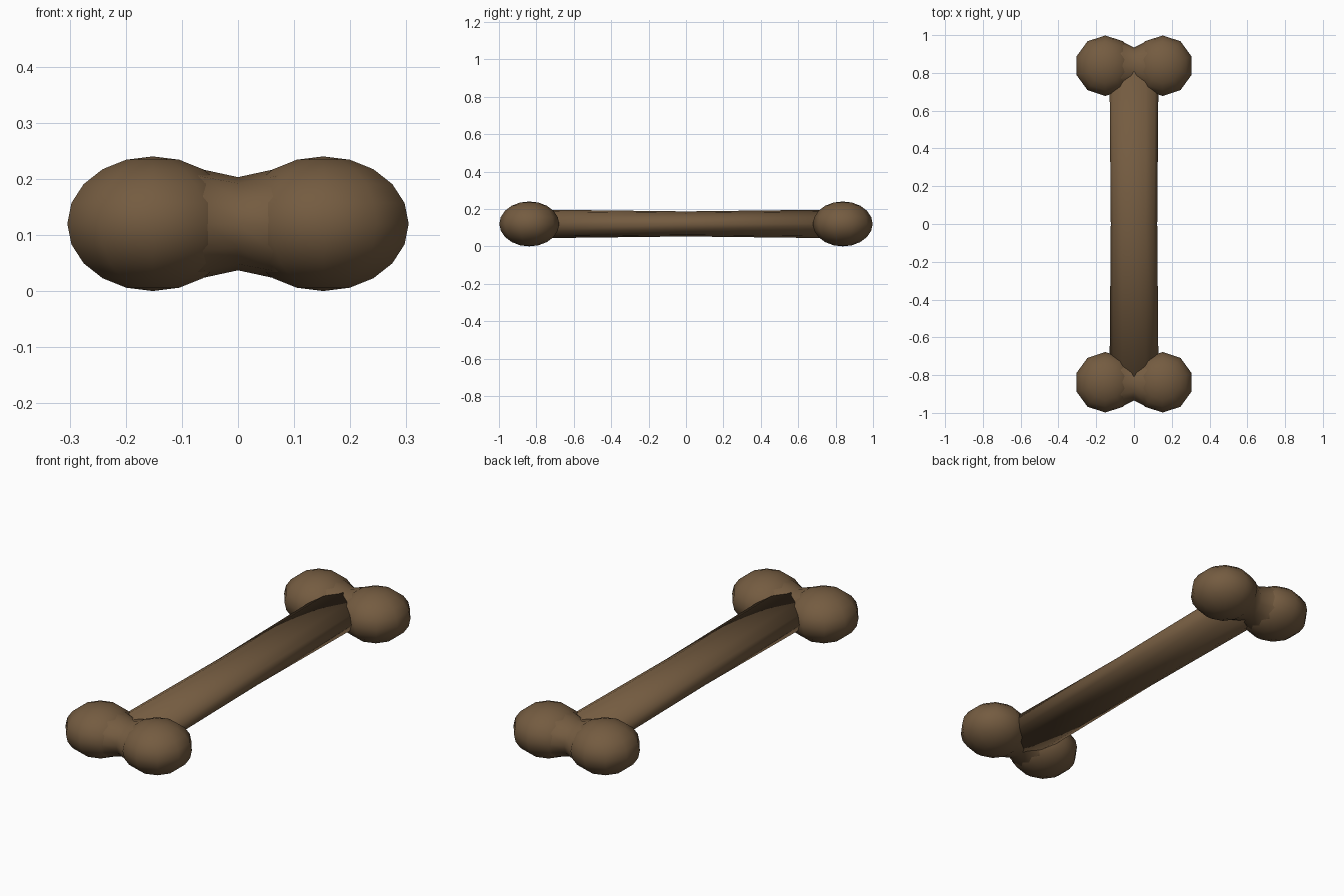
import bpy, bmesh
from math import sin, cos, pi
from mathutils import Vector

cube = bpy.data.objects.get("Cube")
if cube:
    bpy.data.objects.remove(cube, do_unlink=True)

MID_Z = 0.12          # height of the bone's axis
KNOB_X, KNOB_Y = 0.152, 0.838

brown = bpy.data.materials.new("bone_brown")
colour = (0.175, 0.106, 0.052, 1)
brown.diffuse_color = colour
brown.use_nodes = True
bsdf = brown.node_tree.nodes["Principled BSDF"]
bsdf.inputs["Base Color"].default_value = colour
bsdf.inputs["Roughness"].default_value = 0.9


def finish(name, bm, location):
    bmesh.ops.recalc_face_normals(bm, faces=bm.faces)
    for face in bm.faces:
        face.smooth = True
    mesh = bpy.data.meshes.new(name)
    bm.to_mesh(mesh)
    bm.free()
    mesh.materials.append(brown)
    obj = bpy.data.objects.new(name, mesh)
    obj.location = location
    bpy.context.collection.objects.link(obj)
    return obj


def loft(name, stations, axis, sides, location):
    """Skin elliptical rings (position, half width, half height) along x or y."""
    bm = bmesh.new()
    rings = []
    for pos, wide, high in stations:
        ring = []
        for i in range(sides):
            a = 2 * pi * i / sides
            u, z = wide * cos(a), high * sin(a)
            ring.append(bm.verts.new((u, pos, z) if axis == "y" else (pos, u, z)))
        rings.append(ring)
    for low, top in zip(rings, rings[1:]):
        for i in range(sides):
            j = (i + 1) % sides
            bm.faces.new((low[i], low[j], top[j], top[i]))
    bm.faces.new(rings[0])
    bm.faces.new(rings[-1])
    return finish(name, bm, location)


# Shaft, slightly waisted in the middle
loft("shaft",
     [(-0.84, 0.13, 0.077), (0, 0.123, 0.067), (0.84, 0.13, 0.077)],
     "y", 12, (0, 0, MID_Z))

for end, sy in (("front", -1), ("back", 1)):
    # Two flattened knobs at each end
    for side, sx in (("right", -1), ("left", 1)):
        bm = bmesh.new()
        bmesh.ops.create_uvsphere(bm, u_segments=10, v_segments=10, radius=0.16)
        bmesh.ops.scale(bm, vec=Vector((1, 1, 0.75)), verts=bm.verts)
        finish(f"{end}_{side}_knob", bm, (sx * KNOB_X, sy * KNOB_Y, MID_Z))

    # Pinched neck joining the knobs
    loft(f"{end}_knob_bridge",
         [(-0.1, 0.14, 0.107), (-0.06, 0.127, 0.096), (0, 0.096, 0.083),
          (0.06, 0.127, 0.096), (0.1, 0.14, 0.107)],
         "x", 12, (0, sy * KNOB_Y, MID_Z))
